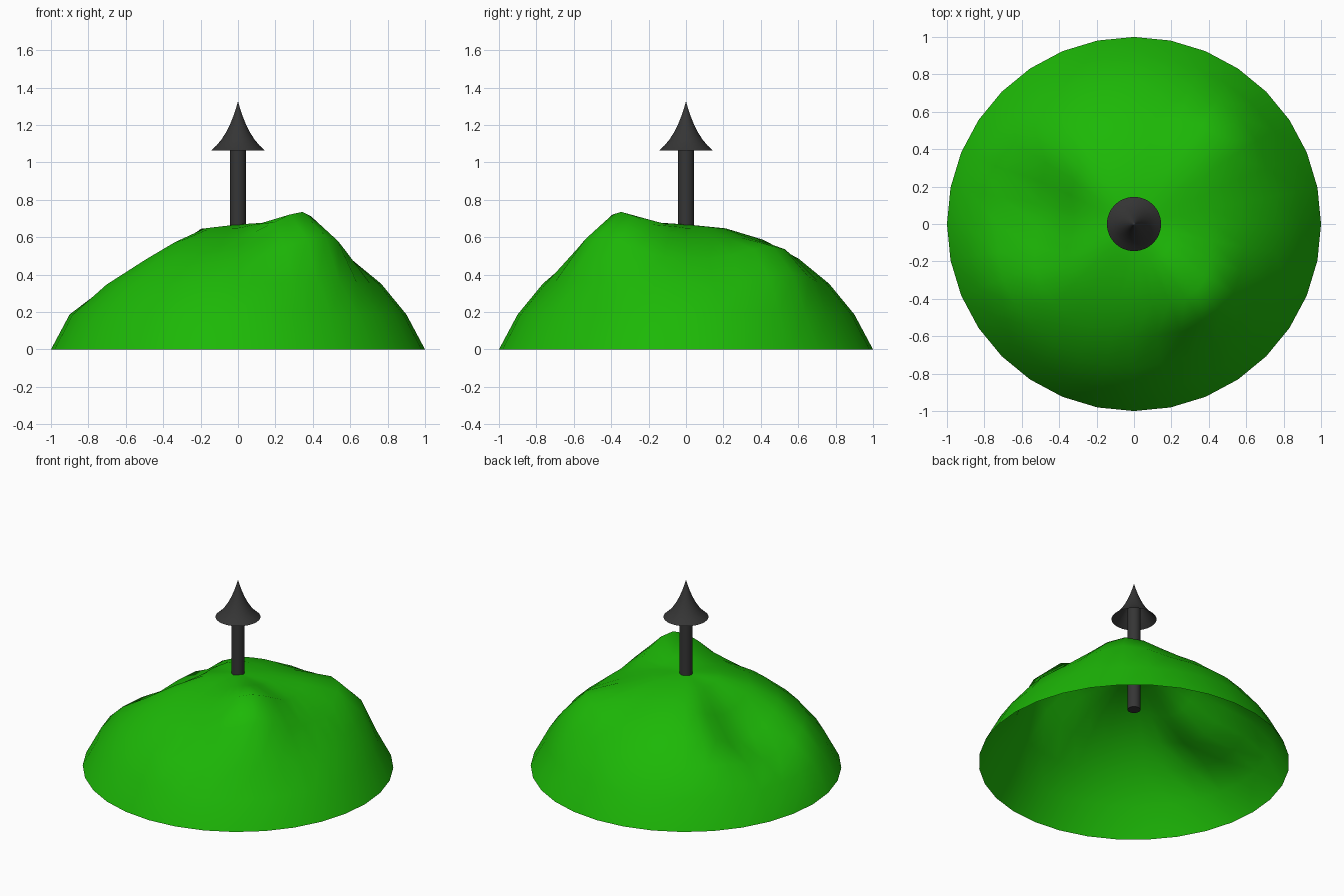
import bpy, bmesh, math
from mathutils import Vector

if "Cube" in bpy.data.objects:
    bpy.data.objects.remove(bpy.data.objects["Cube"])


def material(name, rgb):
    m = bpy.data.materials.new(name)
    m.diffuse_color = (*rgb, 1)
    m.use_nodes = True
    m.node_tree.nodes["Principled BSDF"].inputs["Base Color"].default_value = m.diffuse_color
    return m


GREEN = material("grass green", (0.012, 0.48, 0.002))
GREY = material("dark grey", (0.036, 0.036, 0.036))


def lathe(name, profile, mat, angle, sides=32):
    """Revolve (radius, z) points; radius 0 makes a pole vertex."""
    bm = bmesh.new()
    rings = []
    for r, z in profile:
        n = sides if r > 0 else 1
        rings.append([bm.verts.new((r * math.cos(2 * math.pi * i / sides),
                                    r * math.sin(2 * math.pi * i / sides), z))
                      for i in range(n)])
    for a, b in zip(rings, rings[1:]):
        for i in range(sides):
            j = (i + 1) % sides
            quad = [a[i % len(a)], a[j % len(a)], b[j % len(b)], b[i % len(b)]]
            bm.faces.new(list(dict.fromkeys(quad)))
    me = bpy.data.meshes.new(name)
    bm.to_mesh(me)
    bm.free()
    ob = bpy.data.objects.new(name, me)
    bpy.context.collection.objects.link(ob)
    me.materials.append(mat)
    bpy.ops.object.select_all(action='DESELECT')
    ob.select_set(True)
    bpy.context.view_layer.objects.active = ob
    bpy.ops.object.shade_smooth_by_angle(angle=math.radians(angle))
    return ob


# Hill: cap of a sphere, open underneath
R = 1 / math.cos(math.radians(22.5))
base = R * math.sin(math.radians(22.5))
cap = [(R * math.cos(math.radians(22.5 + 11.25 * k)),
        R * math.sin(math.radians(22.5 + 11.25 * k)) - base) for k in range(6)]
hill = lathe("hill", cap + [(0, R - base)], GREEN, 180)

# Two soft bumps and one hollow: centre, push along the normal, reach
dents = [((0.335, -0.35, 0.555), 0.185, 0.40),
         ((0.47, 0.47, 0.44), 0.095, 0.38),
         ((-0.57, 0.06, 0.50), -0.17, 0.46)]
centre = Vector((0, 0, -base))
rest = [v.co.copy() for v in hill.data.vertices]
for point, push, reach in dents:
    point = Vector(point)
    direction = (point - centre).normalized()
    for v, co in zip(hill.data.vertices, rest):
        t = max(0, 1 - (co - point).length / reach)
        if co.z > 0.001:
            v.co += direction * push * t * t * (3 - 2 * t)

# Pole standing through the hilltop
lathe("pole", [(0, 0.39), (0.042, 0.39), (0.042, 1.15), (0, 1.15)], GREY, 30)

# Concave pointed cap, open underneath
tip = [(0.145, 1.063), (0.115, 1.09), (0.09, 1.12), (0.066, 1.157),
       (0.044, 1.2), (0.024, 1.25), (0.009, 1.295), (0, 1.328)]
lathe("pole_tip", tip, GREY, 60)
